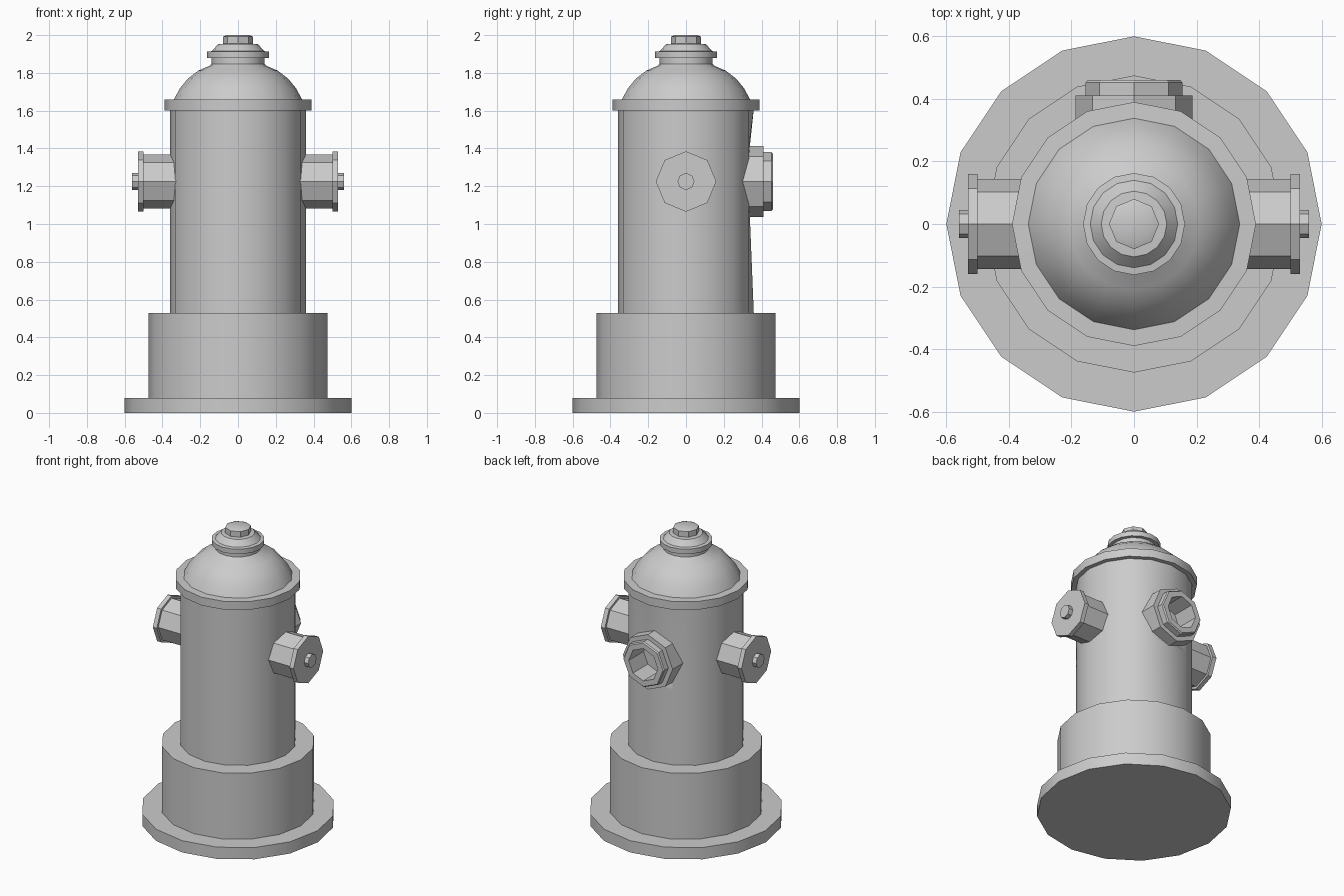
import bpy, bmesh, math
from mathutils import Matrix

if "Cube" in bpy.data.objects:
    bpy.data.objects.remove(bpy.data.objects["Cube"])


def lathe(name, profile, sides, matrix=Matrix()):
    """Revolve (radius, height) points around z, cap both ends, then place."""
    bm = bmesh.new()
    rings = []
    for r, h in profile:
        rings.append([bm.verts.new((r * math.cos(2 * math.pi * i / sides),
                                    r * math.sin(2 * math.pi * i / sides), h))
                      for i in range(sides)])
    for a, b in zip(rings, rings[1:]):
        for i in range(sides):
            j = (i + 1) % sides
            bm.faces.new((a[i], a[j], b[j], b[i]))
    bm.faces.new(rings[0][::-1])
    bm.faces.new(rings[-1])
    bm.transform(matrix)
    bmesh.ops.recalc_face_normals(bm, faces=bm.faces)
    mesh = bpy.data.meshes.new(name)
    bm.to_mesh(mesh)
    bm.free()
    obj = bpy.data.objects.new(name, mesh)
    bpy.context.collection.objects.link(obj)
    bpy.ops.object.select_all(action='DESELECT')
    obj.select_set(True)
    bpy.context.view_layer.objects.active = obj
    bpy.ops.object.shade_smooth_by_angle(angle=math.radians(30))
    return obj


OUTLET_Z = 1.225

# Base plate and foot
lathe("base", [(.6, 0), (.6, .08), (.475, .08), (.475, .53), (.34, .53)], 16)

# Barrel, pulled flat at the back behind the outlet
barrel = lathe("barrel", [(.36, .5), (.36, 1.04), (.36, 1.41), (.36, 1.62)], 16)
for v in barrel.data.vertices:
    if v.co.y > .355 and 1 < v.co.z < 1.5:
        v.co.y = .338

# Flange and domed bonnet
lathe("bonnet", [(.39, 1.602), (.39, 1.658), (.338, 1.66), (.31, 1.715),
                 (.265, 1.77), (.21, 1.812), (.15, 1.838), (.14, 1.848),
                 (.14, 1.878), (.163, 1.878), (.163, 1.912), (.14, 1.915),
                 (.105, 1.952), (.07, 1.955)], 16)

# Operating nut
lathe("top_nut", [(.08, 1.95), (.08, 1.992), (.06, 2.0)], 8)

# Two side caps
for side, label in ((1, "right"), (-1, "left")):
    place = Matrix.Translation((0, 0, OUTLET_Z)) @ Matrix.Rotation(side * math.pi / 2, 4, 'Y')
    lathe(label + "_cap", [(.144, .28), (.144, .5), (.16, .5), (.16, .53),
                           (.045, .53), (.045, .56)], 8, place)

# Hollow back outlet
back = Matrix.Translation((0, 0, OUTLET_Z)) @ Matrix.Rotation(-math.pi / 2, 4, 'X')
lathe("back_outlet", [(.187, .29), (.187, .411), (.155, .411), (.155, .452),
                      (.148, .46), (.11, .46), (.11, .3)], 8, back)

# Opening in the barrel behind the outlet
cutter = lathe("outlet_cutter", [(.125, .28), (.125, .5)], 8, back)
cutter.hide_render = True
cutter.hide_set(True)
cut = barrel.modifiers.new("opening", 'BOOLEAN')
cut.operation = 'DIFFERENCE'
cut.solver = 'EXACT'
cut.object = cutter
